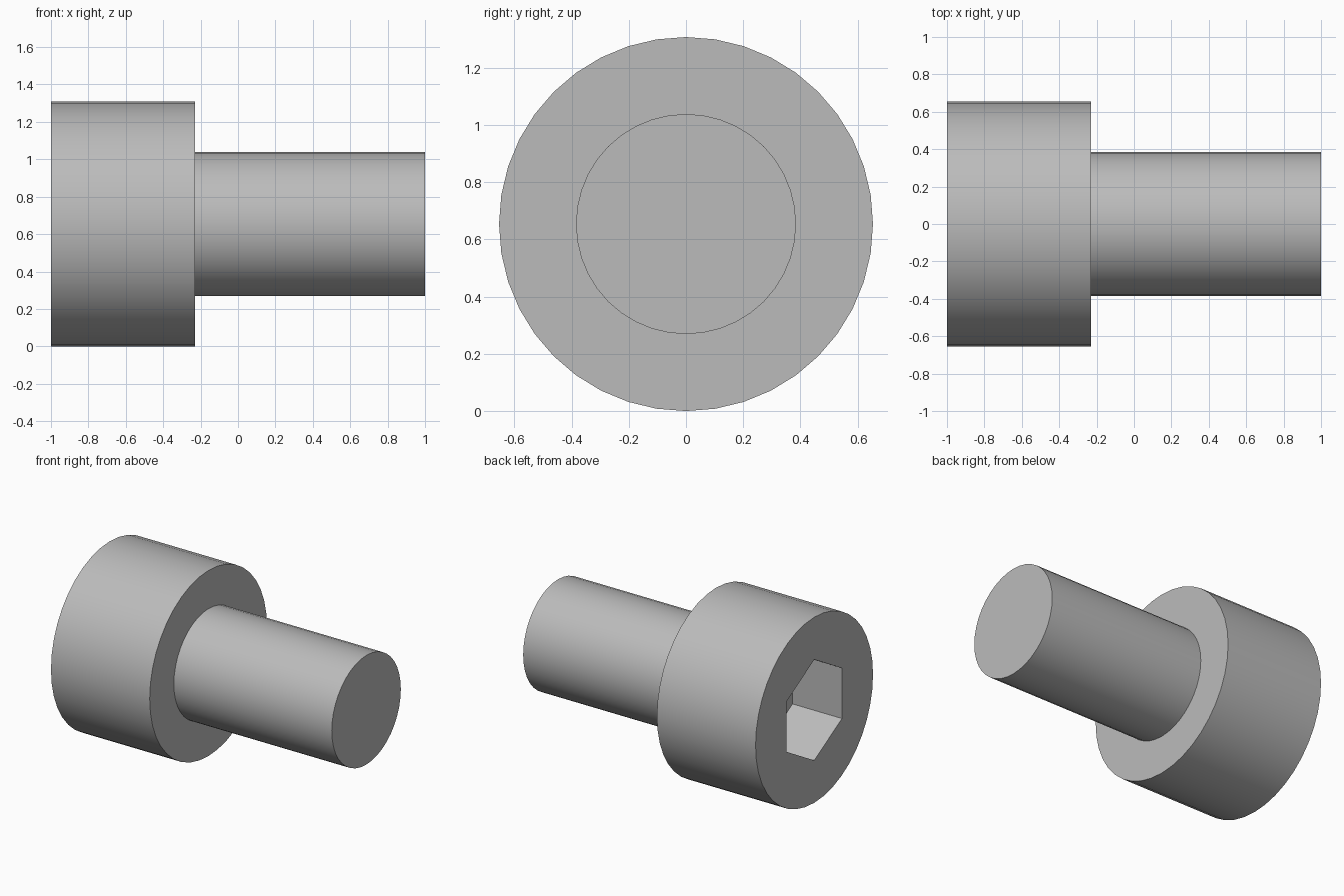
import bpy
import bmesh
from math import cos, sin, tau, radians

cube = bpy.data.objects.get("Cube")
if cube:
    bpy.data.objects.remove(cube, do_unlink=True)

# Proportions, in bolt units scaled to a total length of 2
U = 2 / 13
HEAD_R, SHANK_R = 4.25 * U, 2.5 * U
HEX_R = 2 * U / cos(tau / 12)
X_TOP, X_SEAT, X_TIP = -1, -1 + 5 * U, 1
X_FLOOR = X_TOP + 2.5 * U
SIDES = 40

steel = bpy.data.materials.new("steel grey")
steel.use_nodes = True
colour = (0.5, 0.5, 0.5, 1)
steel.diffuse_color = colour
steel.node_tree.nodes["Principled BSDF"].inputs["Base Color"].default_value = colour


def ring(bm, x, radius, sides):
    """Closed loop of edges around the x axis, first corner straight up."""
    verts = [bm.verts.new((x, radius * sin(tau * i / sides),
                           HEAD_R + radius * cos(tau * i / sides)))
             for i in range(sides)]
    edges = [bm.edges.new((verts[i], verts[(i + 1) % sides])) for i in range(sides)]
    return verts, edges


def wall(bm, a, b):
    """Quads between two rings with the same number of corners."""
    n = len(a[0])
    for i in range(n):
        j = (i + 1) % n
        bm.faces.new((a[0][i], a[0][j], b[0][j], b[0][i]))


def finish(bm, name):
    bmesh.ops.recalc_face_normals(bm, faces=bm.faces)
    mesh = bpy.data.meshes.new(name)
    bm.to_mesh(mesh)
    bm.free()
    mesh.materials.append(steel)
    obj = bpy.data.objects.new(name, mesh)
    bpy.context.collection.objects.link(obj)
    bpy.ops.object.select_all(action="DESELECT")
    obj.select_set(True)
    bpy.context.view_layer.objects.active = obj
    bpy.ops.object.shade_smooth_by_angle(angle=radians(30))


# One closed solid: hexagonal socket, round head, seat and plain shank
bm = bmesh.new()
floor = ring(bm, X_FLOOR, HEX_R, 6)
mouth = ring(bm, X_TOP, HEX_R, 6)
rim = ring(bm, X_TOP, HEAD_R, SIDES)
seat = ring(bm, X_SEAT, HEAD_R, SIDES)
neck = ring(bm, X_SEAT, SHANK_R, SIDES)
tip = ring(bm, X_TIP, SHANK_R, SIDES)
for a, b in ((floor, mouth), (rim, seat), (seat, neck), (neck, tip)):
    wall(bm, a, b)
bm.faces.new(floor[0])
bm.faces.new(tip[0])
bmesh.ops.triangle_fill(bm, edges=mouth[1] + rim[1], use_beauty=True)
finish(bm, "socket_head_bolt")
